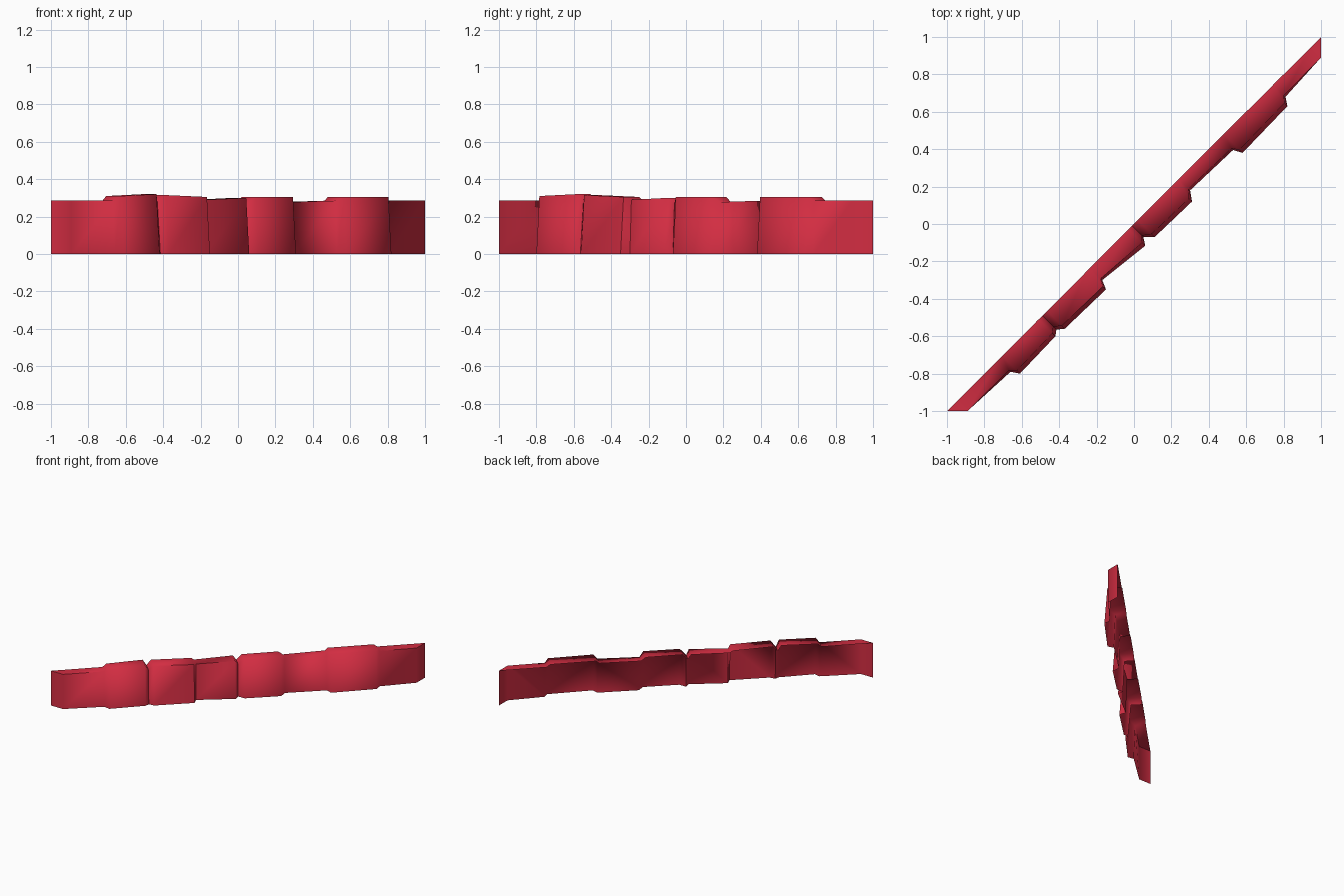
import bpy
import bmesh
import math

default_cube = bpy.data.objects.get("Cube")
if default_cube:
    bpy.data.objects.remove(default_cube, do_unlink=True)


def make_material(name, color):
    material = bpy.data.materials.new(name)
    material.use_nodes = True
    material.diffuse_color = color
    shader = next(n for n in material.node_tree.nodes if n.type == "BSDF_PRINCIPLED")
    shader.inputs["Base Color"].default_value = color
    return material


# Stations along the wall: distance along the diagonal, outward depth, height
LOW_END = 0.285
stations = [
    (-1, 0, LOW_END), (-0.945, 0.055, LOW_END), (-0.725, 0.065, LOW_END),
    (-0.705, 0.095, 0.31), (-0.51, 0.09, 0.32),
    (-0.49, 0.075, 0.275),
    (-0.465, 0.095, 0.315), (-0.25, 0.1, 0.305),
    (-0.235, 0.065, 0.29), (-0.028, 0.088, 0.3),
    (-0.01, 0.06, 0.265),
    (0.02, 0.09, 0.305), (0.215, 0.095, 0.305),
    (0.24, 0.06, 0.278), (0.463, 0.067, 0.285),
    (0.48, 0.1, 0.305), (0.725, 0.095, 0.305),
    (0.745, 0.065, LOW_END), (0.945, 0.055, LOW_END), (1, 0, LOW_END),
]


def wall_point(bm, along, depth, height):
    return bm.verts.new((along + depth, along - depth, height))


def batter(depth, along):
    """Inward lean of the front face at its top edge."""
    if abs(along) > 0.9:
        return 0
    return 0.016 if depth > 0.07 else 0.008


# Ragged wall shell: front face and top, open at the back and underside
bm = bmesh.new()
sections = []
for along, depth, height in stations:
    sections.append((
        wall_point(bm, along, depth, 0),
        wall_point(bm, along, depth - batter(depth, along), height),
        wall_point(bm, along, 0, height),
    ))

for left, right in zip(sections, sections[1:]):
    for row in range(2):
        bm.faces.new((left[row], right[row], right[row + 1], left[row + 1]))

# Close the pointed ends and crease the rim
bmesh.ops.remove_doubles(bm, verts=bm.verts, dist=0.0005)

mesh = bpy.data.meshes.new("wall_shell")
bm.to_mesh(mesh)
bm.free()
mesh.materials.append(make_material("crimson_red", (0.644, 0.026, 0.054, 1)))

wall = bpy.data.objects.new("wall_shell", mesh)
bpy.context.collection.objects.link(wall)
bpy.ops.object.select_all(action="DESELECT")
wall.select_set(True)
bpy.context.view_layer.objects.active = wall
bpy.ops.object.shade_smooth_by_angle(angle=math.radians(62))
